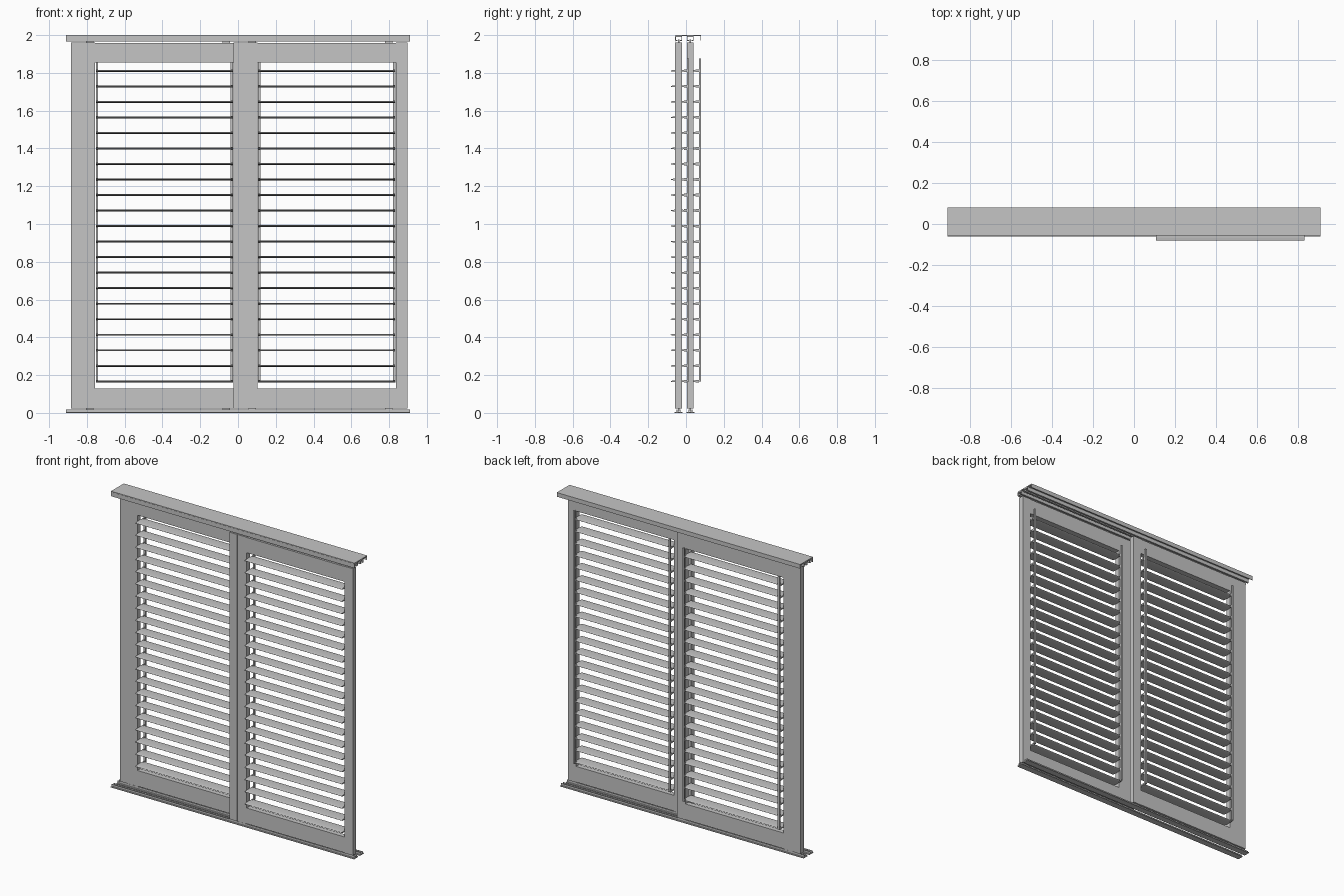
import bpy, bmesh, math

cube = bpy.data.objects.get("Cube")
if cube:
    bpy.data.objects.remove(cube, do_unlink=True)

metal = bpy.data.materials.new("light grey aluminium")
metal.use_nodes = True
GREY = (0.56, 0.56, 0.56, 1)
metal.diffuse_color = GREY
metal.node_tree.nodes["Principled BSDF"].inputs["Base Color"].default_value = GREY


def finish(name, bm):
    bmesh.ops.recalc_face_normals(bm, faces=bm.faces)
    mesh = bpy.data.meshes.new(name)
    bm.to_mesh(mesh)
    bm.free()
    mesh.materials.append(metal)
    obj = bpy.data.objects.new(name, mesh)
    bpy.context.collection.objects.link(obj)
    return obj


def add_box(bm, x, y, z):
    """Box from (min, max) pairs."""
    verts = bmesh.ops.create_cube(bm, size=1)["verts"]
    for v in verts:
        for i, (lo, hi) in enumerate((x, y, z)):
            v.co[i] = lo + (v.co[i] + 0.5) * (hi - lo)


def boxes(name, *parts):
    bm = bmesh.new()
    for p in parts:
        add_box(bm, *p)
    return finish(name, bm)


def extrude_profile(name, profile, x0, x1):
    """Sweep a closed y-z outline along x."""
    bm = bmesh.new()
    face = bm.faces.new([bm.verts.new((x0, y, z)) for y, z in profile])
    out = bmesh.ops.extrude_face_region(bm, geom=[face])["geom"]
    bmesh.ops.translate(bm, vec=(x1 - x0, 0, 0),
                        verts=[v for v in out if isinstance(v, bmesh.types.BMVert)])
    return finish(name, bm)


END = 0.91
FULL = (-END, END)
CENTRES = {"front": -0.039, "back": 0.023}   # depth of each sliding track
LEFT_EDGE = {"front": -0.024, "back": -0.884}

# Head rail: cover plate with a deep front lip and a shorter back lip
boxes("head_rail_cover",
      (FULL, (-0.056, 0.08), (1.994, 2.0)),
      (FULL, (-0.056, -0.052), (1.966, 1.995)),
      (FULL, (0.076, 0.08), (1.972, 1.995)))


def build_track(side, c):
    # Upper channel with inward feet, lower guide with two upstands
    upper = [(FULL, (c - 0.018, c + 0.018), (1.989, 1.995))]
    lower = [(FULL, (c - 0.021, c + 0.021), (0.0, 0.005))]
    for s in (-1, 1):
        def span(a, b):
            return tuple(sorted((c + s * a, c + s * b)))
        upper.append((FULL, span(0.014, 0.018), (1.972, 1.99)))
        upper.append((FULL, span(0.006, 0.018), (1.97, 1.974)))
        lower.append((FULL, span(0.007, 0.011), (0.004, 0.018)))
    boxes(side + "_upper_track", *upper)
    boxes(side + "_lower_track", *lower)


def build_panel(side, c, left):
    y = (c - 0.018, c + 0.018)
    inset = (c - 0.017, c + 0.017)
    x_open, x_close, right = left + 0.128, left + 0.860, left + 0.922
    z = (0.022, 1.96)
    # Frame: two-part left stile, right stile and two cross rails
    boxes(side + "_outer_stile", ((left, left + 0.058), y, z))
    boxes(side + "_inner_stile", ((left + 0.058, x_open), inset, z))
    boxes(side + "_right_stile", ((x_close, right), y, z))
    boxes(side + "_top_rail", ((x_open, x_close), inset, (1.855, 1.958)))
    boxes(side + "_bottom_rail", ((x_open, x_close), inset, (0.024, 0.13)))

    # Rollers above and guide pins below, hidden in the tracks
    for label, zz in (("hangers", (1.95, 1.978)), ("guide_pins", (0.008, 0.03))):
        boxes(side + "_" + label, *[((x - 0.02, x + 0.02), (c - 0.004, c + 0.004), zz)
                                    for x in (left + 0.1, right - 0.1)])

    # Lens-shaped louvre blade, repeated up the opening
    half, thick, steps = 0.042, 0.005, 8
    top = [(c + half * math.cos(math.pi * i / steps),
            0.167 + thick * math.sin(math.pi * i / steps) ** 0.7 if 0 < i < steps else 0.167)
           for i in range(steps + 1)]
    bottom = [(yy, 2 * 0.167 - zz) for yy, zz in reversed(top[1:-1])]
    blades = extrude_profile(side + "_louvre_blades", top + bottom,
                             x_open + 0.003, x_close - 0.003)
    arr = blades.modifiers.new("stack", "ARRAY")
    arr.count = 21
    arr.use_relative_offset = False
    arr.use_constant_offset = True
    arr.constant_offset_displace = (0, 0, 0.0822)

    # Tilt bars behind the blades, joined to each blade by a small clip
    for label, x in (("left", x_open + 0.003), ("right", x_close - 0.015)):
        bar = [((x, x + 0.012), (c + 0.045, c + 0.056), (0.165, 1.875))]
        for i in range(21):
            zc = 0.167 + 0.0822 * i
            bar.append(((x + 0.002, x + 0.01), (c + 0.028, c + 0.047),
                        (zc - 0.007, zc + 0.007)))
        boxes(side + "_" + label + "_tilt_bar", *bar)


for side, c in CENTRES.items():
    build_track(side, c)
    build_panel(side, c, LEFT_EDGE[side])
